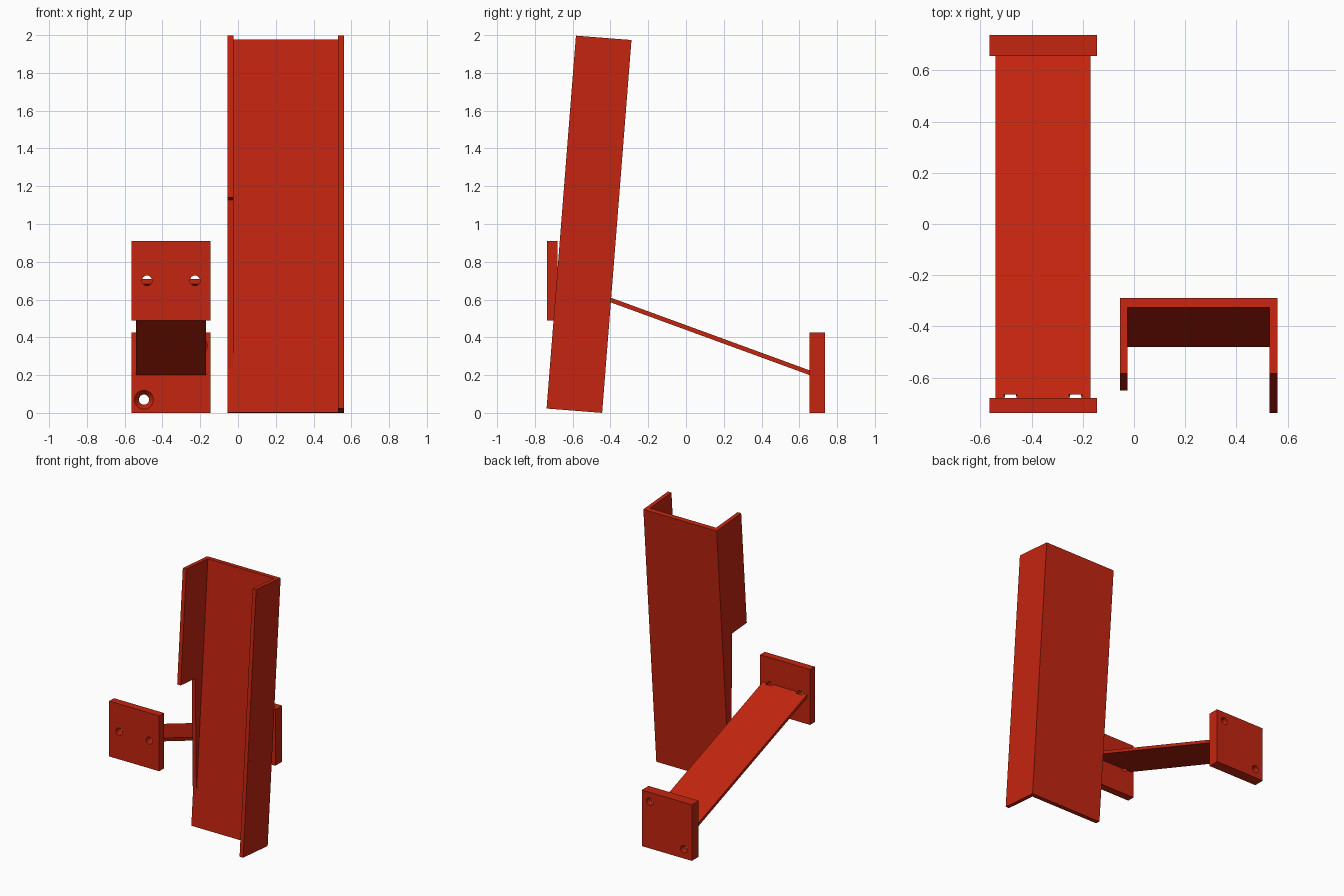
import bpy, bmesh, math
from mathutils import Matrix, Vector

if "Cube" in bpy.data.objects:
    bpy.data.objects.remove(bpy.data.objects["Cube"])

red = bpy.data.materials.new("signal red")
red.diffuse_color = (0.55, 0.018, 0.005, 1)
red.use_nodes = True
red.node_tree.nodes["Principled BSDF"].inputs["Base Color"].default_value = red.diffuse_color


def finish(name, bm):
    bmesh.ops.recalc_face_normals(bm, faces=bm.faces)
    me = bpy.data.meshes.new(name)
    bm.to_mesh(me)
    bm.free()
    me.materials.append(red)
    ob = bpy.data.objects.new(name, me)
    bpy.context.collection.objects.link(ob)
    return ob


def prism(name, profile, x0, x1):
    """Extrude a (y, z) outline from x0 to x1."""
    bm = bmesh.new()
    face = bm.faces.new([bm.verts.new((x0, y, z)) for y, z in profile])
    ext = bmesh.ops.extrude_face_region(bm, geom=[face])["geom"]
    bmesh.ops.translate(bm, vec=(x1 - x0, 0, 0),
                        verts=[v for v in ext if isinstance(v, bmesh.types.BMVert)])
    return finish(name, bm)


def rect(y0, y1, z0, z1):
    return [(y0, z0), (y1, z0), (y1, z1), (y0, z1)]


def bore(targets, x, z, y0, y1, r0, r1):
    """Cut a round hole along y, radius r0 at y0 and r1 at y1."""
    bm = bmesh.new()
    bmesh.ops.create_cone(bm, cap_ends=True, segments=24, radius1=r0, radius2=r1, depth=y1 - y0,
                          matrix=Matrix.Translation((x, (y0 + y1) / 2, z))
                          @ Matrix.Rotation(-math.pi / 2, 4, 'X'))
    cutter = finish("hole_cutter", bm)
    cutter.hide_render = True
    for ob in targets:
        mod = ob.modifiers.new("hole", 'BOOLEAN')
        mod.operation, mod.solver, mod.object = 'DIFFERENCE', 'EXACT', cutter
        bpy.context.view_layer.objects.active = ob
        bpy.ops.object.modifier_apply(modifier=mod.name)
    bpy.data.objects.remove(cutter)


# Leaning channel: web, full flange, and notched tapering flange
L, D, T = 1.98, 0.295, 0.037
lean = Matrix.Translation((0, -0.444, 0)) @ Matrix.Rotation(math.radians(-4.5), 4, 'X')
channel = [
    prism("channel_web", rect(-T, 0, 0, L), -0.025, 0.53),
    prism("channel_right_flange", rect(-D, 0, 0, L), 0.53, 0.56),
    prism("channel_left_flange",
          [(0, 0), (0, L), (-D, L), (-D, 1.12), (-0.12, 1.12), (-T, 0.23), (-T, 0)],
          -0.055, -0.025),
]
for part in channel:
    part.data.transform(lean)

# Sloping bar between two mounting plates
upper = prism("upper_plate", rect(-0.737, -0.68, 0.49, 0.91), -0.565, -0.145)
lower = prism("lower_plate", rect(0.655, 0.737, 0, 0.425), -0.565, -0.145)
bar = prism("sloping_bar", [(-0.68, 0.688), (0.655, 0.2), (0.655, 0.225), (-0.68, 0.713)],
            -0.54, -0.17)

# Upper plate holes, which nick the end of the bar
for x in (-0.482, -0.228):
    bore([upper, bar], x, 0.70, -0.8, -0.665, 0.027, 0.027)

# Lower plate holes, countersunk on the inner face
for x, z in ((-0.498, 0.07), (-0.212, 0.355)):
    bore([lower], x, z, 0.6, 0.8, 0.027, 0.027)
    bore([lower], x, z, 0.645, 0.685, 0.058, 0.027)

# Keep edges crisp, round only the hole walls
for ob in (upper, lower, bar):
    bpy.ops.object.select_all(action='DESELECT')
    ob.select_set(True)
    bpy.context.view_layer.objects.active = ob
    bpy.ops.object.shade_smooth_by_angle(angle=math.radians(30))
